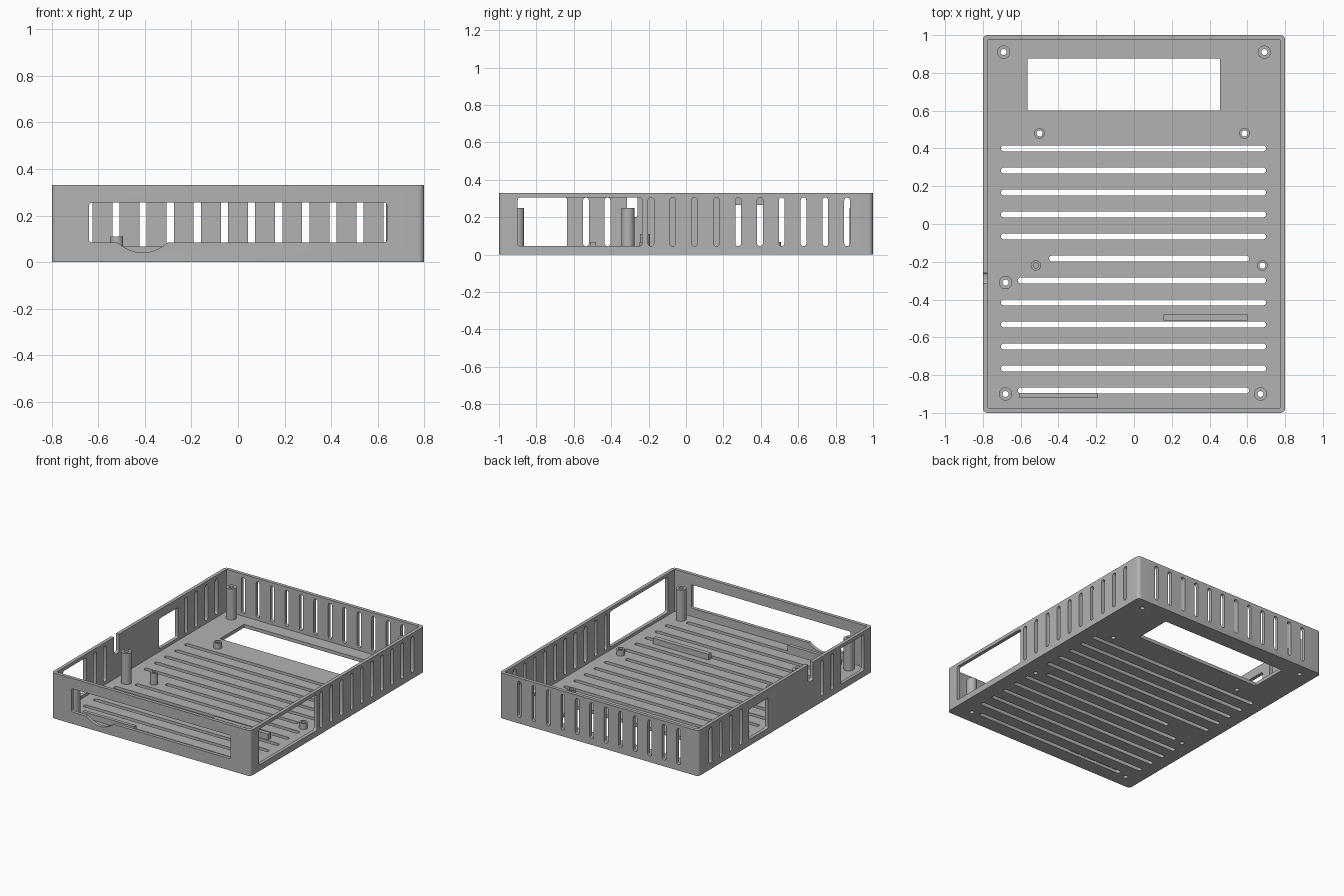
import bpy, bmesh
from math import pi, cos, sin
from mathutils import Vector

old = bpy.data.objects.get("Cube")
if old:
    bpy.data.objects.remove(old, do_unlink=True)

gray = bpy.data.materials.new("plain gray")
gray.use_nodes = True
gray.diffuse_color = (0.45, 0.45, 0.45, 1)
gray.node_tree.nodes["Principled BSDF"].inputs["Base Color"].default_value = gray.diffuse_color

W, D, H, T = 0.8, 1.0, 0.33, 0.025      # half width, half depth, height, wall
PLACE = {"x": lambda a, b, c: Vector((c, a, b)),
         "y": lambda a, b, c: Vector((a, c, b)),
         "z": lambda a, b, c: Vector((a, b, c))}


def rounded(a0, a1, b0, b1, r, n=5):
    """Outline of a rectangle with round corners."""
    pts = []
    corners = ((a1 - r, b1 - r), (a0 + r, b1 - r), (a0 + r, b0 + r), (a1 - r, b0 + r))
    for k, (ca, cb) in enumerate(corners):
        for i in range(n + 1):
            t = (k + i / n) * pi / 2
            pts.append((ca + r * cos(t), cb + r * sin(t)))
    return pts


def prism(bm, outline, axis, c0, c1):
    """Extrude an outline along an axis."""
    rings = [[bm.verts.new(PLACE[axis](a, b, c)) for a, b in outline] for c in (c0, c1)]
    faces = [bm.faces.new(rings[0]), bm.faces.new(rings[1])]
    n = len(outline)
    for i in range(n):
        j = (i + 1) % n
        faces.append(bm.faces.new((rings[0][i], rings[0][j], rings[1][j], rings[1][i])))
    bmesh.ops.recalc_face_normals(bm, faces=faces)


def finish(bm, name):
    mesh = bpy.data.meshes.new(name)
    bm.to_mesh(mesh)
    bm.free()
    mesh.materials.append(gray)
    ob = bpy.data.objects.new(name, mesh)
    bpy.context.collection.objects.link(ob)
    return ob


def smooth(ob):
    bpy.ops.object.select_all(action="DESELECT")
    ob.select_set(True)
    bpy.context.view_layer.objects.active = ob
    bpy.ops.object.shade_smooth_by_angle(angle=pi / 6)


def standoff(name, x, y, r, top, hole):
    """Round post, hollow when it has a hole radius."""
    low = T - 0.005
    profile = [(hole, low), (r, low), (r, top), (hole, top)]
    if not hole:                          # blind screw hole
        profile = [(0, low), (r, low), (r, top), (r / 2, top), (r / 2, T + 0.03), (0, T + 0.03)]
    bm = bmesh.new()
    vs = [bm.verts.new((a, 0, z)) for a, z in profile]
    n = len(vs)
    edges = [bm.edges.new((vs[i], vs[(i + 1) % n])) for i in range(n if hole else n - 1)]
    bmesh.ops.spin(bm, geom=vs + edges, cent=(0, 0, 0), axis=(0, 0, 1),
                   angle=2 * pi, steps=24, use_merge=False)
    bmesh.ops.remove_doubles(bm, verts=bm.verts, dist=1e-5)
    bmesh.ops.recalc_face_normals(bm, faces=bm.faces)
    ob = finish(bm, name)
    ob.location = (x, y, 0)
    smooth(ob)


# Solid body and the cuts that hollow and pierce it
bm = bmesh.new()
prism(bm, rounded(-W, W, -D, D, 0.025), "z", 0, H)
case = finish(bm, "case_shell")

bm = bmesh.new()
prism(bm, rounded(-W + T, W - T, -D + T, D - T, 0.006, 2), "z", T, H + 0.1)
cavity = finish(bm, "cavity_cutter")

posts = [(-0.69, 0.91), (0.69, 0.91), (-0.68, -0.31), (-0.68, -0.9), (0.67, -0.9)]
bosses = [(-0.5, 0.48), (0.585, 0.48), (0.68, -0.22)]
PITCH, HALF = 0.1165, 0.0155
LOW, HIGH = 0.045, 0.305
bm = bmesh.new()


def wall_slot(axis, a, c0, c1):
    prism(bm, rounded(a - HALF, a + HALF, LOW, HIGH, 0.015, 4), axis, c0, c1)


# Floor vents, some shortened to clear the posts
short = {5: (-0.45, 0.61), 6: (-0.615, 0.7), 11: (-0.615, 0.61)}
for i in range(12):
    y = 0.4 - i * PITCH
    x0, x1 = short.get(i, (-0.705, 0.7))
    prism(bm, rounded(x0, x1, y - HALF, y + HALF, 0.015, 4), "z", -0.1, 0.04)
# Floor window and screw holes
prism(bm, rounded(-0.565, 0.455, 0.6, 0.875, 0.002, 1), "z", -0.1, 0.04)
for x, y in posts + bosses:
    r = 0.016
    prism(bm, rounded(x - r, x + r, y - r, y + r, r, 6), "z", -0.1, 0.04)
# Back wall vents
for i in range(12):
    wall_slot("y", (i - 5.5) * PITCH, D - 0.06, D + 0.1)
# Left wall: vents and a wide port
for i in range(10):
    wall_slot("x", -0.187 + i * PITCH, W - 0.06, W + 0.1)
prism(bm, rounded(-0.9, -0.235, LOW, HIGH, 0.015), "x", W - 0.06, W + 0.1)
# Right wall: vents, two ports and a cable notch
for y in (-0.535, -0.42, 0.512, 0.628, 0.745, 0.861):
    wall_slot("x", y, -W - 0.1, -W + 0.06)
for y0, y1, z0, z1 in ((-0.9, -0.635, LOW, HIGH), (0.2, 0.42, LOW, 0.265), (-0.315, -0.26, 0.2, 0.5)):
    prism(bm, rounded(y0, y1, z0, z1, 0.012), "x", -W - 0.1, -W + 0.06)
# Front opening with a finger scoop in its lower edge
front = rounded(-0.64, 0.64, 0.085, 0.255, 0.012)
cut = 3 * 6                               # first point of the lower right corner
scoop = [(-0.41 + 0.11 * t / 6, 0.04 + 0.045 * (t / 6) ** 2) for t in range(-6, 7)]
prism(bm, front[:cut] + scoop + front[cut:], "y", -D - 0.1, -D + 0.06)
openings = finish(bm, "opening_cutter")

for cutter in (cavity, openings):
    mod = case.modifiers.new(cutter.name, "BOOLEAN")
    mod.operation = "DIFFERENCE"
    mod.solver = "EXACT"
    mod.object = cutter
bpy.context.view_layer.update()
baked = bpy.data.meshes.new_from_object(case.evaluated_get(bpy.context.evaluated_depsgraph_get()))
case.modifiers.clear()
case.data = baked
for cutter in (cavity, openings):
    bpy.data.objects.remove(cutter, do_unlink=True)
smooth(case)

# Tall lid posts and low board standoffs
for i, (x, y) in enumerate(posts):
    standoff(f"lid_post_{i + 1}", x, y, 0.035, 0.25, 0.016)
for i, (x, y) in enumerate(bosses):
    standoff(f"board_standoff_{i + 1}", x, y, 0.028, 0.067, 0.016)
standoff("locating_standoff", -0.52, -0.22, 0.027, 0.11, 0)

# Board support rails on the floor
for name, x0, x1, y0, y1 in (("front_rail", -0.605, -0.19, -0.92, -0.895),
                             ("middle_rail", 0.155, 0.6, -0.512, -0.48)):
    bm = bmesh.new()
    prism(bm, [(x0, y0), (x1, y0), (x1, y1), (x0, y1)], "z", T - 0.005, 0.067)
    finish(bm, name)
